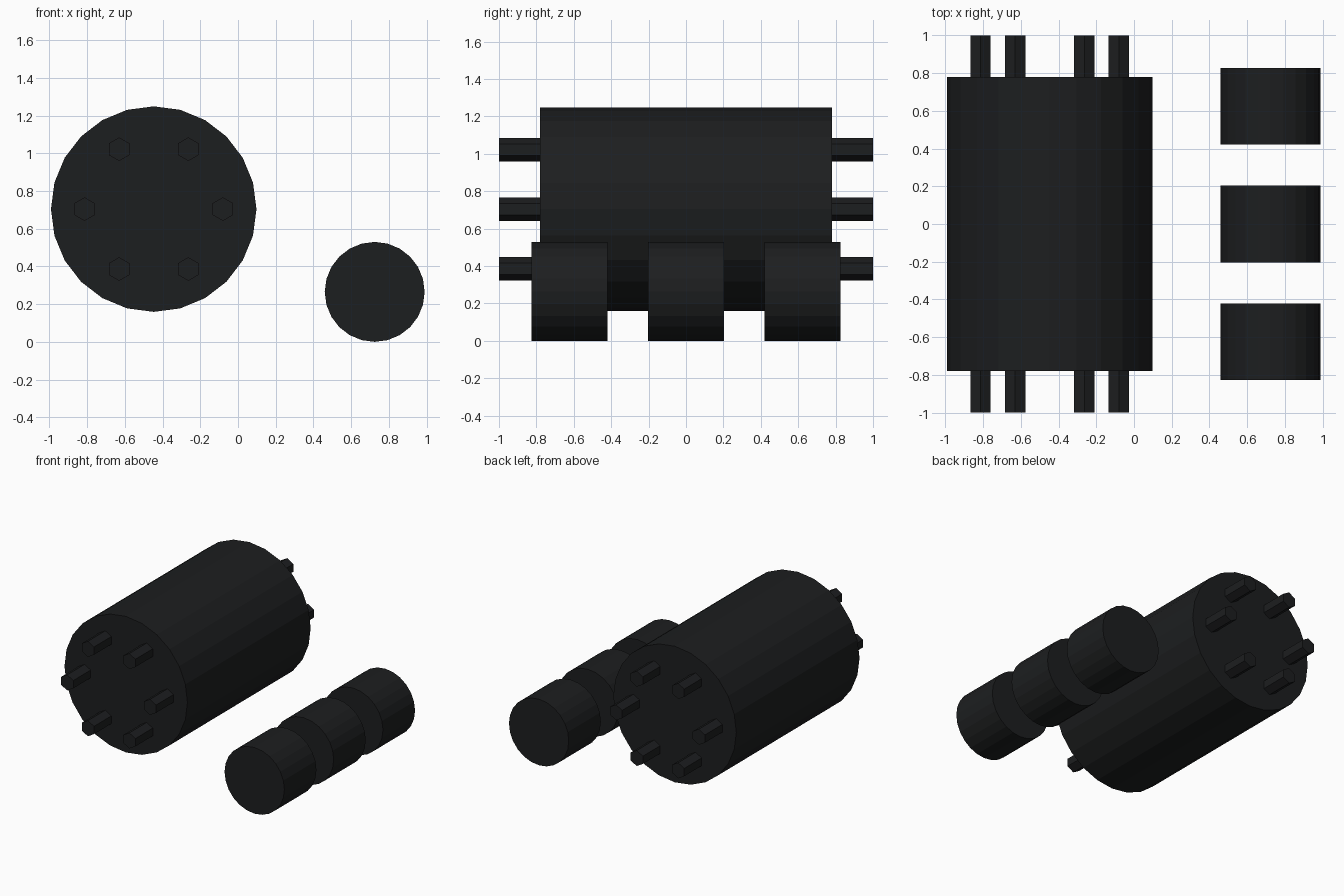
import bpy, math

if "Cube" in bpy.data.objects:
    bpy.data.objects.remove(bpy.data.objects["Cube"])

black = bpy.data.materials.new("matte_black")
black.diffuse_color = (0.012, 0.013, 0.014, 1)
black.use_nodes = True
black.node_tree.nodes["Principled BSDF"].inputs["Base Color"].default_value = black.diffuse_color


def cylinder_y(name, sides, radius, x, z, y0, y1):
    """Flat-shaded cylinder lying along the y axis, first vertex pointing up."""
    bpy.ops.mesh.primitive_cylinder_add(
        vertices=sides, radius=radius, depth=y1 - y0,
        location=(x, (y0 + y1) / 2, z), rotation=(math.pi / 2, 0, 0))
    ob = bpy.context.object
    ob.name = name
    ob.data.materials.append(black)
    return ob


# Large drum
CX, CZ = -0.447, 0.704
cylinder_y("drum", 24, 0.545, CX, CZ, -0.78, 0.78)

# Ring of hexagonal pins sticking out of both drum ends
for side, y0, y1 in (("front", -1.0, -0.76), ("back", 0.76, 1.0)):
    for i in range(6):
        a = i * math.pi / 3
        cylinder_y(f"{side}_pin_{i + 1}", 6, 0.0625,
                   CX + 0.367 * math.cos(a), CZ + 0.367 * math.sin(a), y0, y1)

# Row of three small rollers
for i, y in enumerate((-0.624, 0.0, 0.624)):
    cylinder_y(f"roller_{i + 1}", 24, 0.265, 0.725, 0.265, y - 0.203, y + 0.203)
